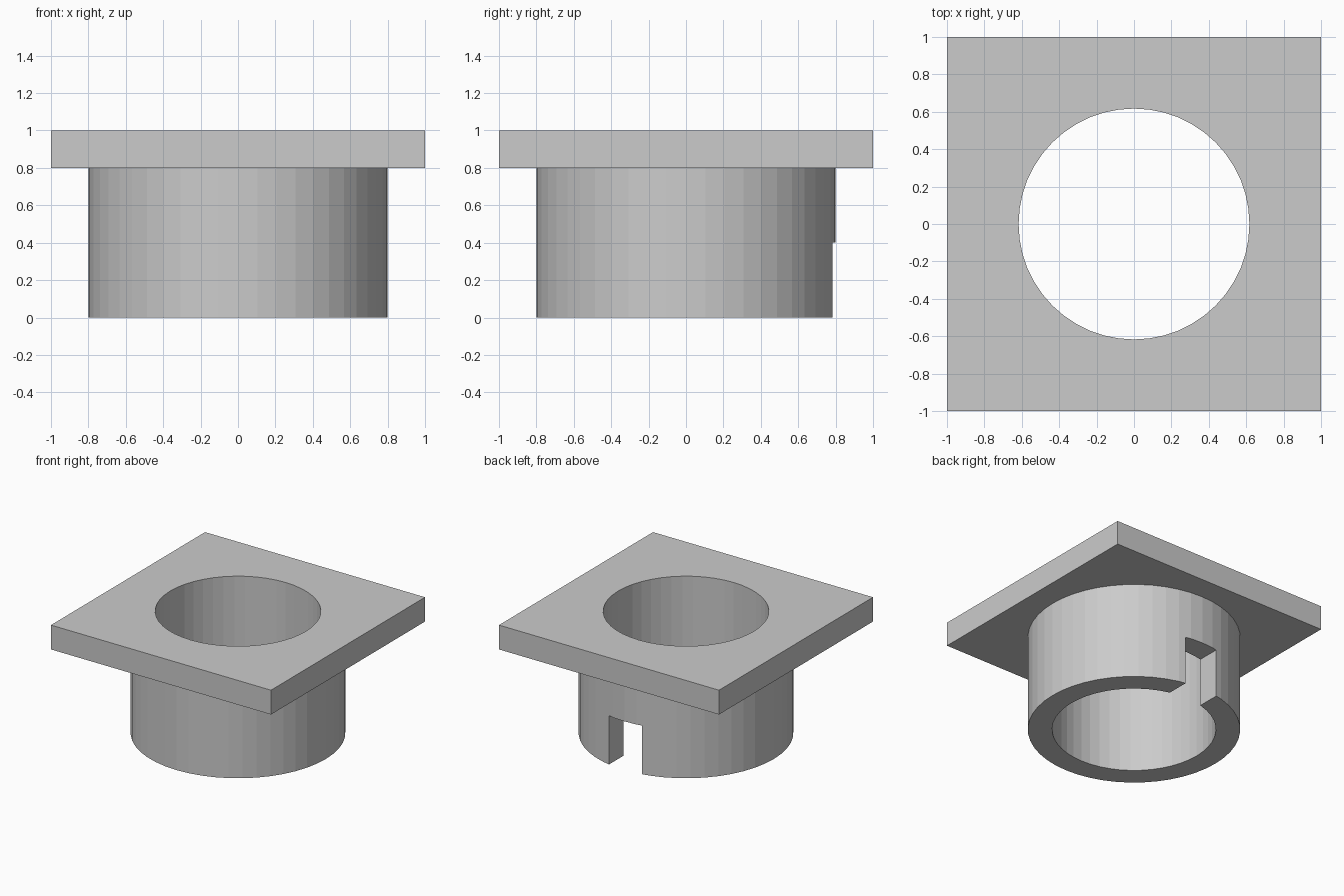
import bpy

if "Cube" in bpy.data.objects:
    bpy.data.objects.remove(bpy.data.objects["Cube"])

SIDES = 48
OUTER_R, BORE_R = 0.80, 0.617
PLATE_Z, TOP_Z = 0.80, 1.00
SLOT_W, SLOT_H = 0.30, 0.40

grey = bpy.data.materials.new("light_grey")
grey.diffuse_color = (0.6, 0.6, 0.6, 1.0)
grey.use_nodes = True
grey.node_tree.nodes["Principled BSDF"].inputs["Base Color"].default_value = grey.diffuse_color


def box(name, x, y, z):
    """Box from (min, max) pairs along each axis."""
    spans = (x, y, z)
    bpy.ops.mesh.primitive_cube_add(size=1, location=[(a + b) / 2 for a, b in spans])
    obj = bpy.context.object
    obj.name = name
    obj.scale = [b - a for a, b in spans]
    bpy.ops.object.transform_apply(location=True, rotation=False, scale=True)
    obj.data.materials.append(grey)
    return obj


def cylinder(name, radius, z0, z1):
    bpy.ops.mesh.primitive_cylinder_add(vertices=SIDES, radius=radius, depth=z1 - z0,
                                        location=(0, 0, (z0 + z1) / 2))
    obj = bpy.context.object
    obj.name = name
    bpy.ops.object.transform_apply(location=True, rotation=False, scale=True)
    obj.data.materials.append(grey)
    return obj


def combine(target, other, operation):
    """Apply a boolean and discard the second body."""
    mod = target.modifiers.new(operation.lower(), 'BOOLEAN')
    mod.operation = operation
    mod.solver = 'EXACT'
    mod.object = other
    bpy.context.view_layer.objects.active = target
    bpy.ops.object.modifier_apply(modifier=mod.name)
    bpy.data.objects.remove(other, do_unlink=True)


# Square plate joined to the round sleeve below it
body = box("flanged_sleeve", (-1, 1), (-1, 1), (PLATE_Z, TOP_Z))
combine(body, cylinder("sleeve", OUTER_R, 0, 0.9), 'UNION')

# Round bore straight through plate and sleeve
combine(body, cylinder("bore_cutter", BORE_R, -0.2, 1.2), 'DIFFERENCE')

# Key slot in the lower back wall of the sleeve
combine(body, box("slot_cutter", (-SLOT_W / 2, SLOT_W / 2), (0.3, 1.1), (-0.2, SLOT_H)),
        'DIFFERENCE')
